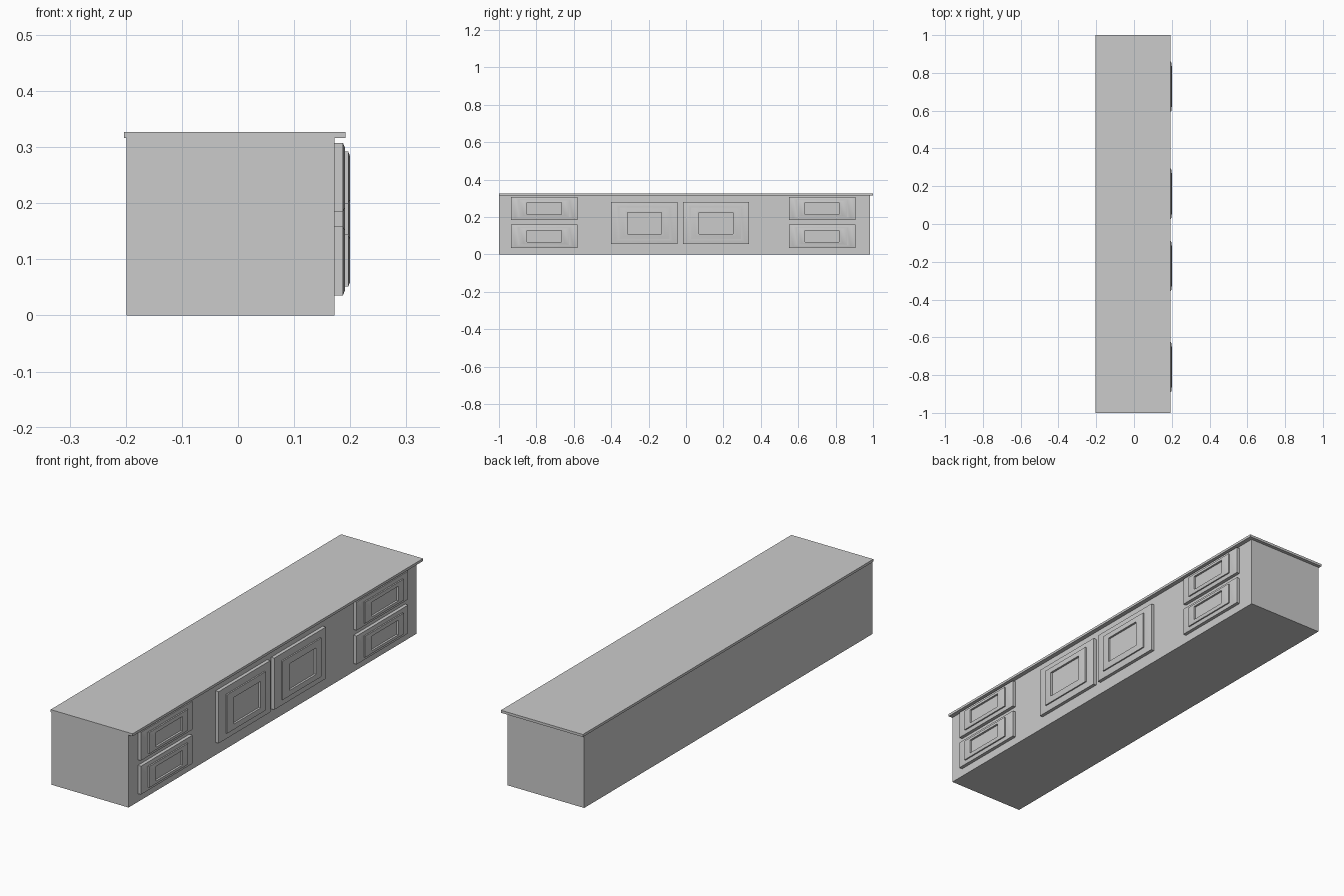
import bpy, bmesh

if "Cube" in bpy.data.objects:
    bpy.data.objects.remove(bpy.data.objects["Cube"])


def box(name, lo, hi):
    bpy.ops.mesh.primitive_cube_add(size=1, location=[(a + b) / 2 for a, b in zip(lo, hi)])
    ob = bpy.context.object
    ob.name = name
    ob.scale = [b - a for a, b in zip(lo, hi)]
    bpy.ops.object.transform_apply(location=False, rotation=False, scale=True)
    return ob


# stepped front profile: (fraction of panel half-size, x)
PROFILE = [(1, 0.170), (1, 0.187), (0.87, 0.1905), (0.75, 0.1905),
           (0.75, 0.1965), (0.61, 0.200), (0.515, 0.200), (0.515, 0.191)]


def panel(name, y0, y1, z0, z1):
    cy, cz, hy, hz = (y0 + y1) / 2, (z0 + z1) / 2, (y1 - y0) / 2, (z1 - z0) / 2
    bm = bmesh.new()
    rings = [[bm.verts.new((x, sy * hy * s, sz * hz * s))
              for sy, sz in ((-1, -1), (1, -1), (1, 1), (-1, 1))] for s, x in PROFILE]
    for a, b in zip(rings, rings[1:]):
        for i in range(4):
            j = (i + 1) % 4
            bm.faces.new((a[i], a[j], b[j], b[i]))
    bm.faces.new(rings[0][::-1])
    bm.faces.new(rings[-1])
    bmesh.ops.recalc_face_normals(bm, faces=bm.faces)
    me = bpy.data.meshes.new(name)
    bm.to_mesh(me)
    bm.free()
    ob = bpy.data.objects.new(name, me)
    ob.location = (0, cy, cz)
    bpy.context.collection.objects.link(ob)
    bpy.ops.object.select_all(action='DESELECT')
    ob.select_set(True)
    bpy.context.view_layer.objects.active = ob
    bpy.ops.object.shade_smooth_by_angle(angle=0.52)


# carcass and worktop
box("cabinet_body", (-0.199, -0.999, 0), (0.172, 0.985, 0.317))
box("top_board", (-0.203, -1.0, 0.316), (0.192, 1.0, 0.327))

# two stacks of drawers
for side, y in (("left", -0.935), ("right", 0.55)):
    for level, z in (("lower", 0.036), ("upper", 0.184)):
        panel(f"{side}_{level}_drawer", y, y + 0.355, z, z + 0.1235)

# pair of centre doors
for side, y in (("left", -0.40), ("right", -0.017)):
    panel(f"{side}_door", y, y + 0.355, 0.055, 0.28)
